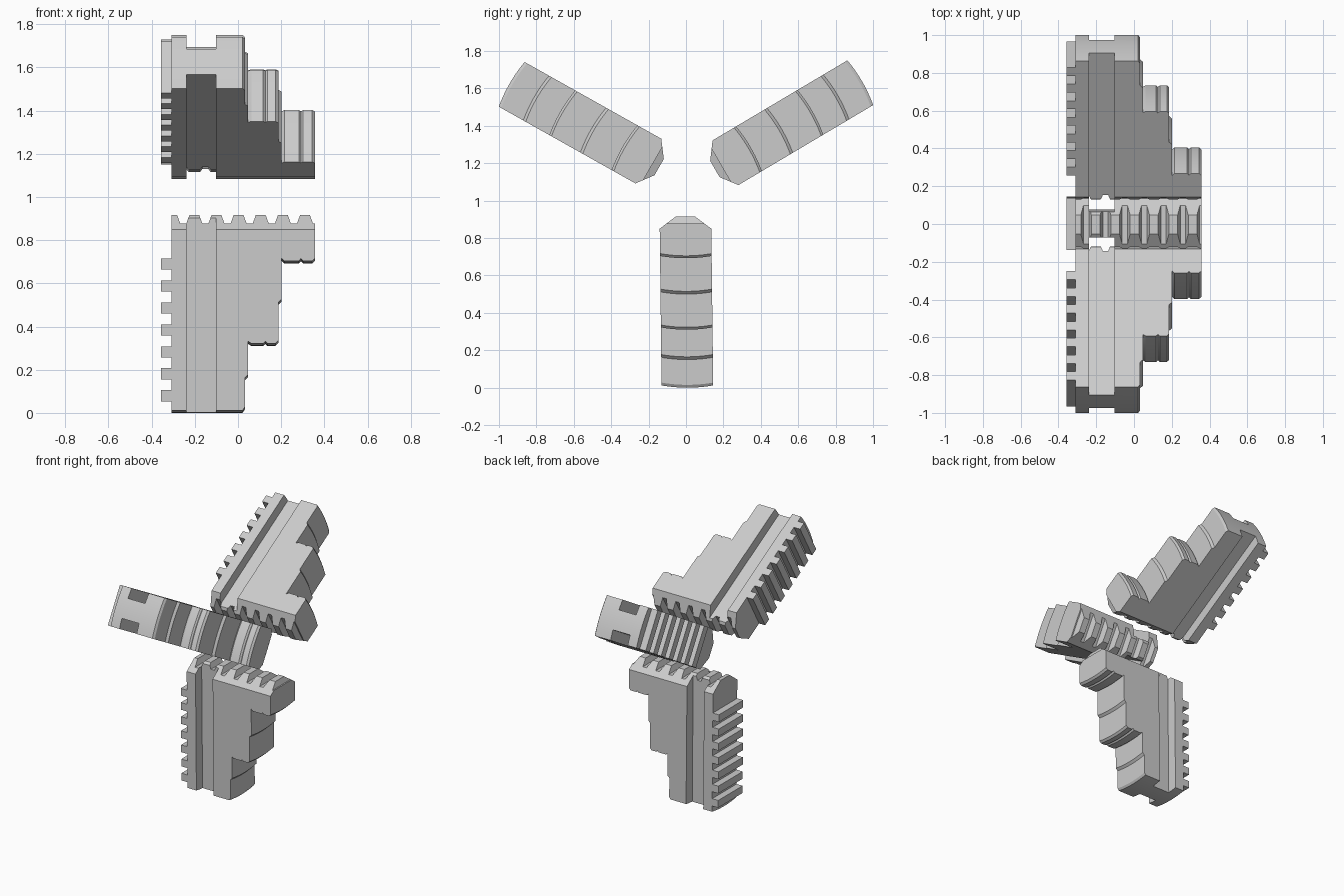
import bpy, bmesh, math
from mathutils import Matrix

if "Cube" in bpy.data.objects:
    bpy.data.objects.remove(bpy.data.objects["Cube"])

C = 1.088          # height of the chuck axis
HW = 0.138         # half width of a jaw
SAG = 0.012        # bulge of the outer step faces
TOP = 0.916


def mesh_object(name, bm):
    bmesh.ops.recalc_face_normals(bm, faces=bm.faces)
    me = bpy.data.meshes.new(name)
    bm.to_mesh(me)
    bm.free()
    ob = bpy.data.objects.new(name, me)
    bpy.context.collection.objects.link(ob)
    return ob


def loft(bm, rings, caps=True):
    rows = [[bm.verts.new(p) for p in r] for r in rings]
    n = len(rows[0])
    for a, b in zip(rows, rows[1:]):
        for i in range(n):
            j = (i + 1) % n
            bm.faces.new((a[i], a[j], b[j], b[i]))
    bm.faces.new(rows[0])
    bm.faces.new(rows[-1][::-1])


# stepped side profile (x, z) with grip grooves on the steps
steps = [(-.31, 0), (.02, 0), (.03, .015), (.03, .15), (.045, .165),
         (.045, .32), (.06, .31), (.115, .31), (.125, .32), (.135, .31),
         (.172, .31), (.185, .323), (.185, .50), (.20, .515),
         (.20, .705), (.213, .692), (.28, .692), (.29, .703), (.30, .692),
         (.342, .692), (.355, .705)]
# rack teeth down the back edge
rack = []
for i in reversed(range(7)):
    z = .053 + i * .1018
    rack += [(-.31, z + .052), (-.358, z + .052), (-.358, z), (-.31, z)]


def ring(u):
    top = TOP - max(0, abs(u) - .05) / (HW - .05) * .066
    pts = [(x, u, z + SAG * (u / HW) ** 2) for x, z in steps]
    pts += [(.355, u, top), (-.31, u, top)]
    return pts + [(x, u, z) for x, z in rack]


bm = bmesh.new()
loft(bm, [ring(u) for u in (-HW, -.115, -.09, -.07, -.05, -.025, 0,
                            .025, .05, .07, .09, .115, HW)])
jaw = mesh_object("jaw_lower", bm)

# cutter: guide slots on both sides
bm = bmesh.new()
for s in (-1, 1):
    m = Matrix.Translation((-.172, s * .168, .5)) @ Matrix.Diagonal((.136, .2, 1.4, 1))
    bmesh.ops.create_cube(bm, size=1, matrix=m)
slots = mesh_object("slot_cutter", bm)

# cutter: tapered notches across the gripping tip
bm = bmesh.new()
for i in range(7):
    x = -.255 + i * .1025
    loft(bm, [[(x - .014, u, .877), (x + .014, u, .877),
               (x + .036, u, .937), (x - .036, u, .937)] for u in (-.2, .2)])
notches = mesh_object("notch_cutter", bm)

bpy.context.view_layer.objects.active = jaw
for cutter in (slots, notches):
    cutter.hide_render = True
    mod = jaw.modifiers.new("cut", 'BOOLEAN')
    mod.operation = 'DIFFERENCE'
    mod.solver = 'EXACT'
    mod.object = cutter
    bpy.ops.object.modifier_apply(modifier=mod.name)
    bpy.data.objects.remove(cutter)

# move to axis space with the slight lean of each jaw
for v in jaw.data.vertices:
    v.co.z -= C
    v.co.y += -.0079 - .012 * v.co.z

bpy.ops.object.select_all(action='DESELECT')
jaw.select_set(True)
bpy.ops.object.shade_smooth_by_angle(angle=math.radians(20))

# three jaws around the axis
base = jaw.data.copy()
for k, name in enumerate(("jaw_lower", "jaw_right", "jaw_left")):
    ob = jaw
    if k:
        ob = bpy.data.objects.new(name, base.copy())
        bpy.context.collection.objects.link(ob)
    ob.data.transform(Matrix.Translation((.0015, .0025, C)) @
                      Matrix.Rotation(math.radians(120 * k), 4, 'X'))
bpy.data.meshes.remove(base)
